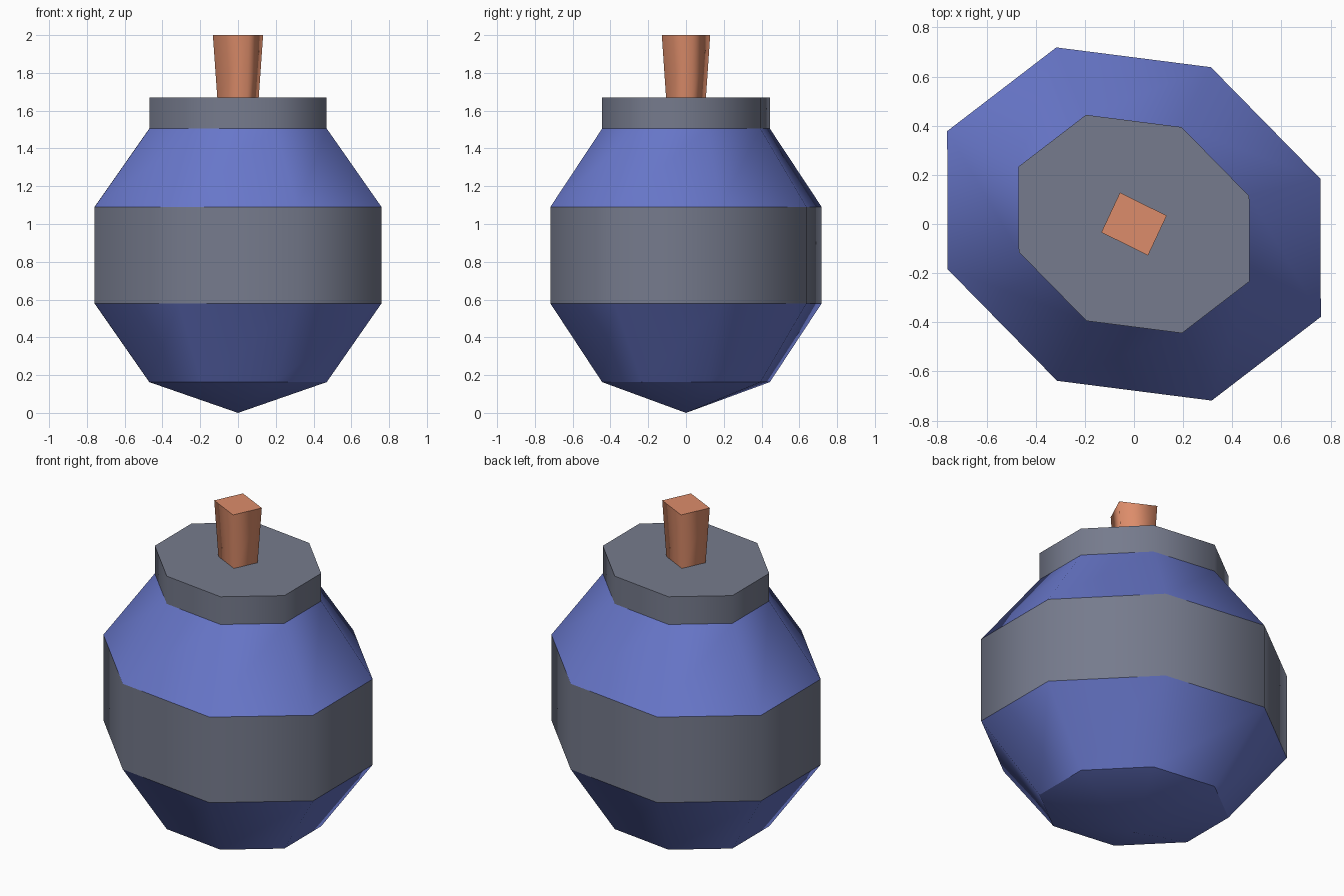
import bpy, bmesh, math

if "Cube" in bpy.data.objects:
    bpy.data.objects.remove(bpy.data.objects["Cube"])


def material(name, rgb):
    m = bpy.data.materials.new(name)
    m.diffuse_color = (*rgb, 1)
    m.use_nodes = True
    m.node_tree.nodes["Principled BSDF"].inputs["Base Color"].default_value = m.diffuse_color
    return m


blue = material("blue", (0.138, 0.184, 0.591))
grey = material("grey", (0.181, 0.198, 0.266))
orange = material("orange", (0.72, 0.265, 0.145))


def lathe(name, a, b, sides, profile, mats, band_mats):
    """Loft rings spanned by skewed axes a and b; profile is (scale, z), scale 0 = tip."""
    bm = bmesh.new()
    rings = []
    for s, z in profile:
        if s == 0:
            rings.append([bm.verts.new((0, 0, z))] * sides)
            continue
        ring = []
        for k in range(sides):
            t = 2 * math.pi * k / sides
            c, d = math.cos(t) * s, math.sin(t) * s
            ring.append(bm.verts.new((a[0] * c + b[0] * d, a[1] * c + b[1] * d, z)))
        rings.append(ring)
    for i, (lo, hi) in enumerate(zip(rings, rings[1:])):
        for k in range(sides):
            n = (k + 1) % sides
            quad = list(dict.fromkeys((lo[k], lo[n], hi[n], hi[k])))
            f = bm.faces.new(quad)
            f.material_index = band_mats[i]
            f.smooth = True
    # flat end caps
    bm.faces.new(rings[-1]).material_index = band_mats[-1]
    if profile[0][0] > 0:
        bm.faces.new(rings[0][::-1]).material_index = band_mats[0]
    bmesh.ops.recalc_face_normals(bm, faces=bm.faces)
    # level edges stay crisp, upright edges are shaded smooth
    for e in bm.edges:
        if abs(e.verts[0].co.z - e.verts[1].co.z) < 1e-5:
            e.smooth = False
    me = bpy.data.meshes.new(name)
    bm.to_mesh(me)
    bm.free()
    for m in mats:
        me.materials.append(m)
    ob = bpy.data.objects.new(name, me)
    bpy.context.collection.objects.link(ob)
    return ob


# Body: pointed base, flared sides, grey belly band and grey collar
lathe("body", (0.313, 0.638), (-0.76, 0.378), 8,
      [(0, 0), (0.618, 0.163), (1, 0.58), (1, 1.09), (0.618, 1.505), (0.618, 1.67)],
      [blue, grey], [0, 0, 1, 0, 1])

# Stopper: square peg that widens upward
lathe("stopper", (0.133, 0.034), (-0.057, 0.128), 4,
      [(0.82, 1.66), (1, 2.0)], [orange], [0])
